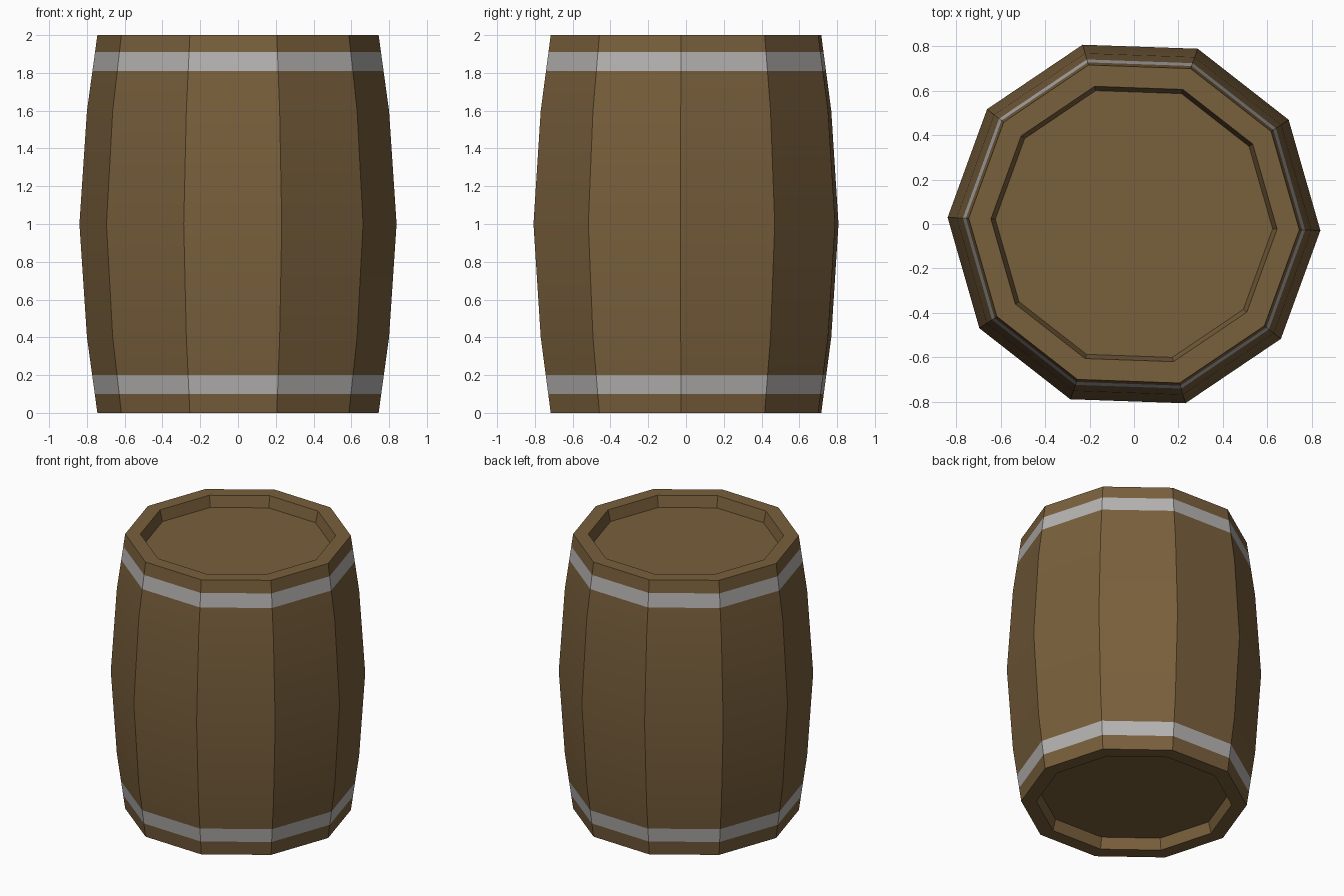
import bpy, bmesh, math

if "Cube" in bpy.data.objects:
    bpy.data.objects.remove(bpy.data.objects["Cube"])

SIDES, TURN = 10, math.radians(-2)

def material(name, rgb):
    m = bpy.data.materials.new(name)
    m.diffuse_color = (*rgb, 1)
    m.use_nodes = True
    m.node_tree.nodes["Principled BSDF"].inputs["Base Color"].default_value = m.diffuse_color
    return m

wood = material("brown wood", (0.19, 0.115, 0.045))
metal = material("grey metal", (0.46, 0.45, 0.44))

def stave_radius(z):
    # straight segments, symmetric about the belly at z = 1
    d = abs(z - 1)
    return 0.84 - 0.04 * d / 0.6 if d <= 0.6 else 0.80 - 0.055 * (d - 0.6) / 0.4

# Profile: recessed bottom, bulging staves with hoop lines, recessed top
profile = [(0.625, 0.08), (0.645, 0.0)]
profile += [(stave_radius(z), z) for z in (0, 0.1, 0.2, 0.4, 1, 1.6, 1.81, 1.91, 2)]
profile += [(0.645, 2.0), (0.625, 1.92)]

bm = bmesh.new()
rings = []
for r, z in profile:
    rings.append([bm.verts.new((r * math.cos(TURN + i * math.tau / SIDES),
                                r * math.sin(TURN + i * math.tau / SIDES), z))
                  for i in range(SIDES)])
for a, b in zip(rings, rings[1:]):
    for i in range(SIDES):
        j = (i + 1) % SIDES
        bm.faces.new((a[i], a[j], b[j], b[i]))
# Lids
bm.faces.new(rings[0][::-1])
bm.faces.new(rings[-1])
bmesh.ops.recalc_face_normals(bm, faces=bm.faces)

# Metal hoops by height on the outer staves
for f in bm.faces:
    c = f.calc_center_median()
    outer = math.hypot(c.x, c.y) > 0.68
    hoop = 0.1 < c.z < 0.2 or 1.81 < c.z < 1.91
    f.material_index = 1 if outer and hoop else 0

mesh = bpy.data.meshes.new("barrel")
bm.to_mesh(mesh)
bm.free()
mesh.materials.append(wood)
mesh.materials.append(metal)
barrel = bpy.data.objects.new("barrel", mesh)
bpy.context.collection.objects.link(barrel)

# Smooth up each stave, sharp between staves
bpy.context.view_layer.objects.active = barrel
barrel.select_set(True)
bpy.ops.object.shade_smooth_by_angle(angle=math.radians(25))
